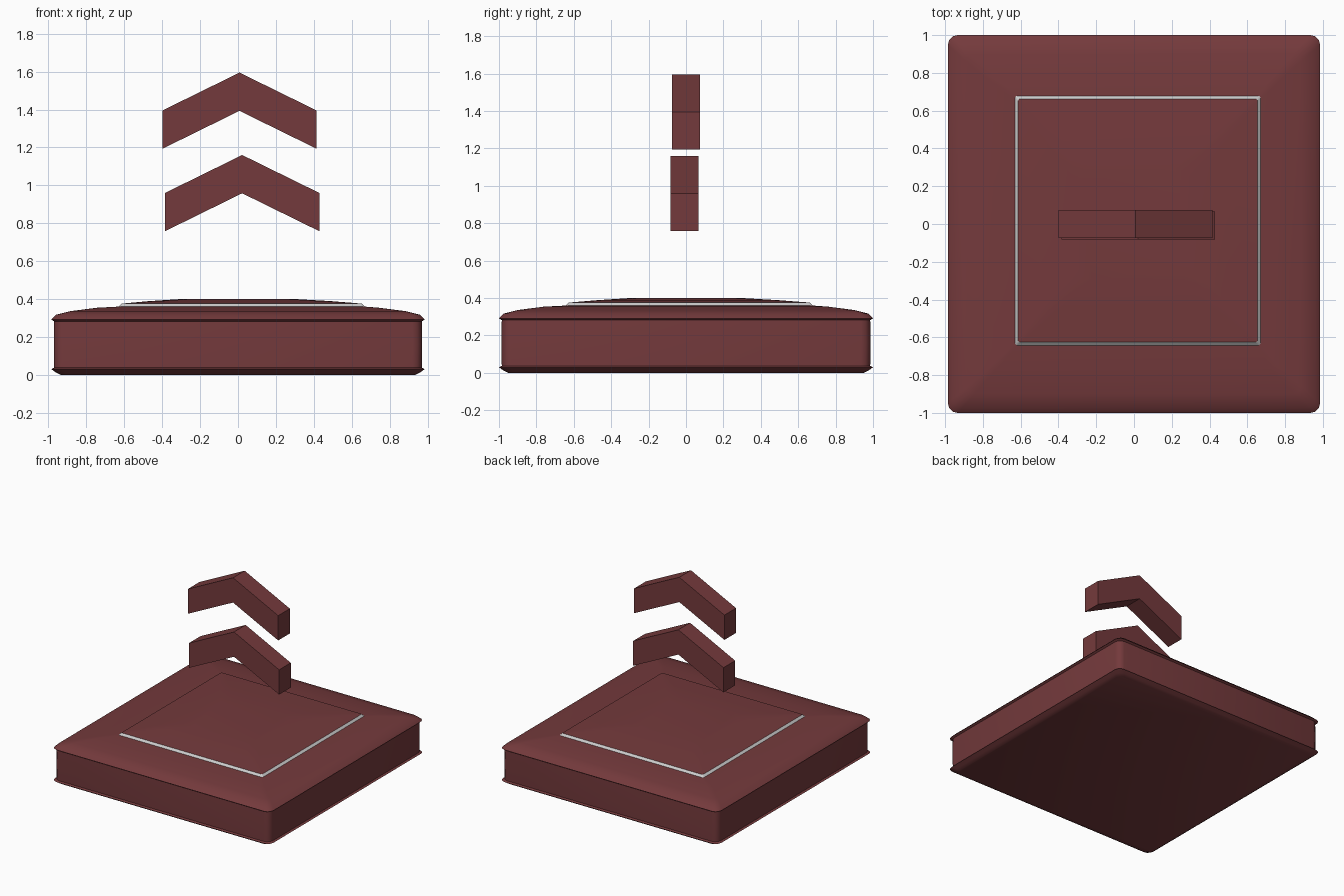
import bpy, bmesh, math

if "Cube" in bpy.data.objects:
    bpy.data.objects.remove(bpy.data.objects["Cube"])


def make_material(name, color):
    mat = bpy.data.materials.new(name)
    mat.diffuse_color = color
    mat.use_nodes = True
    mat.node_tree.nodes["Principled BSDF"].inputs["Base Color"].default_value = mat.diffuse_color
    return mat


RED = make_material("dark_red", (0.175, 0.042, 0.045, 1))


def rounded_square(hx, hy, r, z, cx=0.0, cy=0.0, seg=3):
    """Counter-clockwise loop of points around a rounded rectangle."""
    pts = []
    for k, (sx, sy) in enumerate([(1, 1), (-1, 1), (-1, -1), (1, -1)]):
        for i in range(seg + 1):
            a = math.pi / 2 * (k + i / seg)
            pts.append((cx + sx * (hx - r) + r * math.cos(a),
                        cy + sy * (hy - r) + r * math.sin(a), z))
    return pts


def add_object(name, bm, mat=None, smooth=None):
    mesh = bpy.data.meshes.new(name)
    bm.to_mesh(mesh)
    bm.free()
    obj = bpy.data.objects.new(name, mesh)
    bpy.context.collection.objects.link(obj)
    if mat:
        mesh.materials.append(mat)
    if smooth:
        bpy.ops.object.select_all(action='DESELECT')
        bpy.context.view_layer.objects.active = obj
        obj.select_set(True)
        bpy.ops.object.shade_smooth_by_angle(angle=math.radians(smooth))
    return obj


def loft(name, loops, cap_bottom=False, cap_top=False, mat=None):
    """Skin a stack of loops, listed from the bottom up."""
    bm = bmesh.new()
    rings = [[bm.verts.new(p) for p in loop] for loop in loops]
    n = len(rings[0])
    for low, high in zip(rings, rings[1:]):
        for i in range(n):
            j = (i + 1) % n
            bm.faces.new((low[i], low[j], high[j], high[i]))
    if cap_bottom:
        bm.faces.new(rings[0][::-1])
    if cap_top:
        bm.faces.new(rings[-1])
    return add_object(name, bm, mat, 30)


# Pad body: side wall with thin lips, then a shallow sloping shoulder
body_profile = [(0.950, 0.0, 0.04), (0.975, 0.012, 0.05), (1.0, 0.03, 0.05),
                (0.985, 0.038, 0.05), (0.987, 0.16, 0.05), (0.985, 0.282, 0.05),
                (1.0, 0.292, 0.05), (0.975, 0.317, 0.05), (0.90, 0.336, 0.04),
                (0.76, 0.354, 0.025)]
body_loops = [rounded_square(h - 0.015, h, r, z) for h, z, r in body_profile]
body_loops.append(rounded_square(0.65, 0.66, 0.012, 0.36, 0.02, 0.018))
loft("pad_body", body_loops, cap_bottom=True, mat=RED)

# Light strip around the raised panel
loft("light_strip", [rounded_square(0.65, 0.66, 0.012, 0.36, 0.02, 0.018),
                     rounded_square(0.634, 0.644, 0.012, 0.376, 0.02, 0.018)])

# Raised centre panel, gently domed
loft("centre_panel", [rounded_square(0.634, 0.644, 0.012, 0.376, 0.02, 0.018),
                      rounded_square(0.48, 0.48, 0.05, 0.389, 0.01, 0.01),
                      rounded_square(0.30, 0.30, 0.08, 0.40)],
     cap_top=True, mat=RED)


# Floating chevrons pointing up
def chevron(name, cx, cy, peak):
    half, drop, thick, depth = 0.407, 0.20, 0.202, 0.15
    outline = [(-half, -drop - thick), (0, -thick), (half, -drop - thick),
               (half, -drop), (0, 0), (-half, -drop)]
    bm = bmesh.new()
    front = [bm.verts.new((cx + x, cy - depth / 2, peak + z)) for x, z in outline]
    back = [bm.verts.new((cx + x, cy + depth / 2, peak + z)) for x, z in outline]
    for a, b, c, d in ((0, 1, 4, 5), (1, 2, 3, 4)):
        bm.faces.new([front[i] for i in (a, b, c, d)])
        bm.faces.new([back[i] for i in (d, c, b, a)])
    for i in range(6):
        j = (i + 1) % 6
        bm.faces.new((front[j], front[i], back[i], back[j]))
    bmesh.ops.recalc_face_normals(bm, faces=bm.faces)
    add_object(name, bm, RED)


chevron("upper_chevron", 0.008, 0.0, 1.595)
chevron("lower_chevron", 0.022, -0.008, 1.16)
